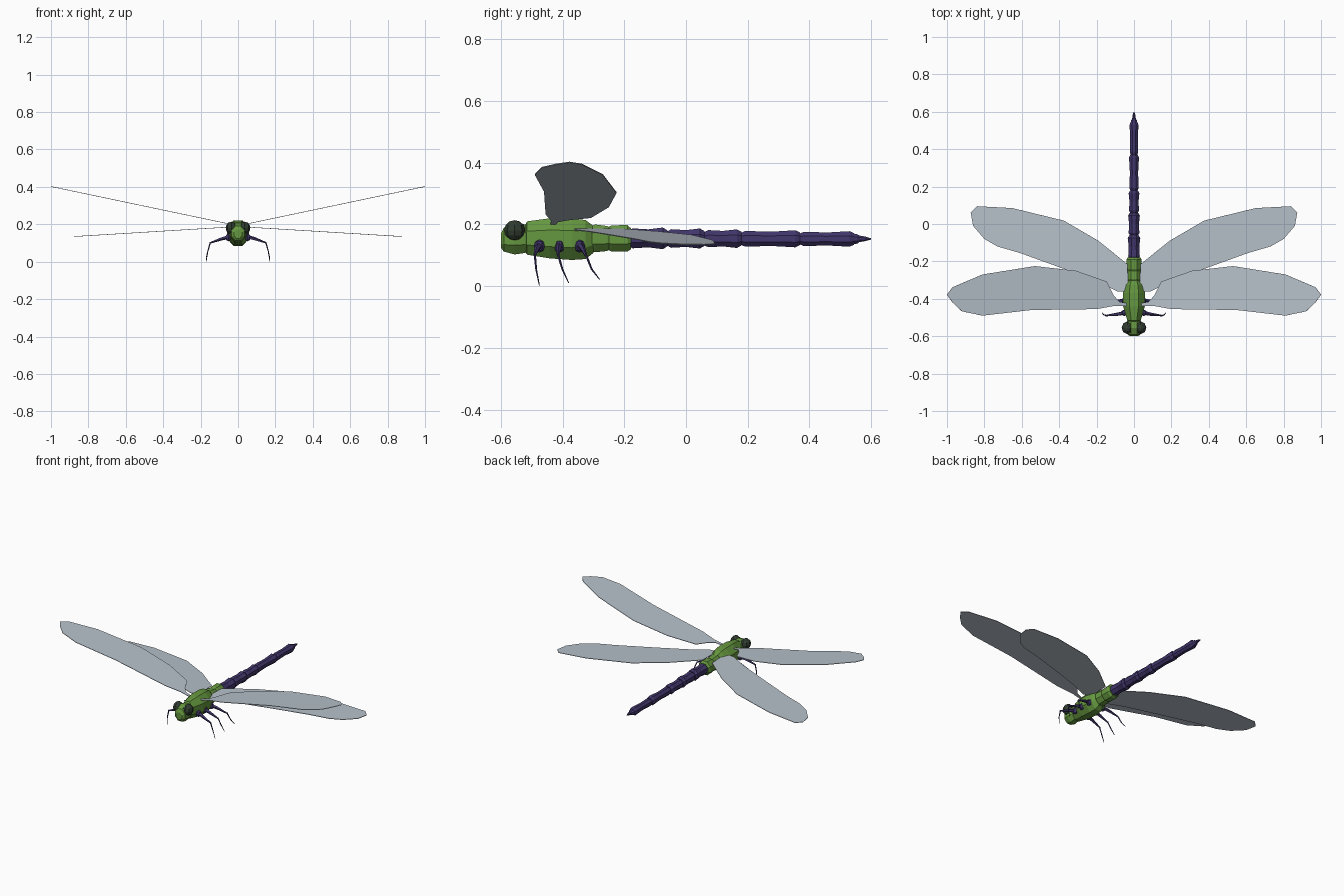
import bpy, bmesh, math
from mathutils import Vector

if "Cube" in bpy.data.objects:
    bpy.data.objects.remove(bpy.data.objects["Cube"])


def material(name, rgb):
    m = bpy.data.materials.new(name)
    m.diffuse_color = (*rgb, 1)
    m.use_nodes = True
    m.node_tree.nodes["Principled BSDF"].inputs["Base Color"].default_value = m.diffuse_color
    return m


GREEN = material("leaf green", (0.13, 0.31, 0.05))
PURPLE = material("deep purple", (0.055, 0.038, 0.15))
EYE = material("dark eye green", (0.03, 0.045, 0.03))
WING = material("pale wing grey", (0.47, 0.53, 0.59))


def finish(name, bm, mat):
    bmesh.ops.recalc_face_normals(bm, faces=bm.faces)
    me = bpy.data.meshes.new(name)
    bm.to_mesh(me)
    bm.free()
    me.materials.append(mat)
    ob = bpy.data.objects.new(name, me)
    bpy.context.collection.objects.link(ob)
    return ob


def bridge(bm, rings):
    n = len(rings[0])
    for a, b in zip(rings, rings[1:]):
        for i in range(n):
            j = (i + 1) % n
            bm.faces.new((a[i], a[j], b[j], b[i]))
    bm.faces.new(rings[0])
    bm.faces.new(rings[-1])


def body(name, sections, mat, sides=8):
    """Loft along y; each section is (y, half width, z bottom, z top)."""
    bm = bmesh.new()
    rings = []
    for y, w, lo, hi in sections:
        ring = []
        for i in range(sides):
            a = 2 * math.pi * i / sides + math.pi / sides
            k = 1 / math.cos(math.pi / sides)
            ring.append(bm.verts.new((w * k * math.cos(a), y,
                        (lo + hi) / 2 + (hi - lo) / 2 * k * math.sin(a))))
        rings.append(ring)
    bridge(bm, rings)
    return finish(name, bm, mat)


def limb(name, points, radii, mat, sides=5):
    """Tapered tube through the points."""
    pts = [Vector(p) for p in points]
    bm = bmesh.new()
    rings = []
    for k, p in enumerate(pts):
        d = (pts[min(k + 1, len(pts) - 1)] - pts[max(k - 1, 0)]).normalized()
        u = d.cross(Vector((0, 1, 0))).normalized()
        v = d.cross(u)
        rings.append([bm.verts.new(p + radii[k] * (
            u * math.cos(2 * math.pi * i / sides) + v * math.sin(2 * math.pi * i / sides)))
            for i in range(sides)])
    bridge(bm, rings)
    return finish(name, bm, mat)


def blob(name, center, scale, mat, u=8, v=6):
    bm = bmesh.new()
    bmesh.ops.create_uvsphere(bm, u_segments=u, v_segments=v, radius=1)
    for p in bm.verts:
        p.co = Vector(center) + Vector([a * b for a, b in zip(p.co, scale)])
    return finish(name, bm, mat)


def wing(name, outline, side, z0, slope):
    bm = bmesh.new()
    bm.faces.new([bm.verts.new((side * x, y, z0 + slope * x)) for x, y in outline])
    bmesh.ops.triangulate(bm, faces=bm.faces)
    ob = finish(name, bm, WING)
    mod = ob.modifiers.new("thickness", "SOLIDIFY")
    mod.thickness = 0.003
    mod.offset = 0


# Head, thorax and waist
body("head", [(-0.60, 0.022, 0.125, 0.17), (-0.59, 0.035, 0.112, 0.19),
              (-0.555, 0.042, 0.103, 0.205), (-0.52, 0.038, 0.108, 0.20),
              (-0.505, 0.025, 0.12, 0.185)], GREEN)
body("thorax", [(-0.525, 0.026, 0.12, 0.19), (-0.515, 0.036, 0.102, 0.21),
                (-0.44, 0.058, 0.09, 0.22), (-0.37, 0.06, 0.085, 0.22),
                (-0.325, 0.05, 0.088, 0.214), (-0.30, 0.034, 0.108, 0.195)], GREEN)
body("waist", [(-0.31, 0.034, 0.115, 0.193), (-0.295, 0.041, 0.11, 0.2),
               (-0.255, 0.038, 0.114, 0.195), (-0.25, 0.036, 0.117, 0.192),
               (-0.24, 0.04, 0.112, 0.197), (-0.19, 0.041, 0.112, 0.198),
               (-0.178, 0.033, 0.12, 0.187)], GREEN)

# Tail: repeated flared segments, then the pointed tip
joints = [-0.185, -0.06, 0.06, 0.18, 0.37, 0.545]
for k, (a, b) in enumerate(zip(joints, joints[1:])):
    r = 0.034 - 0.0024 * k
    zc = 0.155 - 0.0005 * k
    prof = [(a, 0.75), (a + 0.012, 0.95), ((a + b) / 2, 0.86), (b - 0.015, 1.03), (b, 0.75)]
    body(f"tail_segment_{k + 1}",
         [(y, r * s * 0.96, zc - r * s, zc + r * s) for y, s in prof], PURPLE)
body("tail_tip", [(0.53, 0.02, 0.133, 0.173), (0.555, 0.016, 0.138, 0.168),
                  (0.562, 0.010, 0.143, 0.164), (0.58, 0.008, 0.146, 0.161),
                  (0.60, 0.002, 0.151, 0.155)], PURPLE)

front_outline = [(0.03, -0.44), (0.10, -0.437), (0.20, -0.455), (0.55, -0.46), (0.81, -0.49),
                 (0.92, -0.467), (0.97, -0.42), (1.0, -0.378), (0.97, -0.338),
                 (0.81, -0.27), (0.53, -0.225), (0.31, -0.25), (0.145, -0.308),
                 (0.11, -0.38), (0.08, -0.415), (0.03, -0.425)]
hind_outline = [(0.03, -0.36), (0.085, -0.362), (0.19, -0.31), (0.375, -0.24), (0.61, -0.155),
                (0.73, -0.12), (0.80, -0.08), (0.86, -0.01), (0.873, 0.06),
                (0.84, 0.095), (0.65, 0.085), (0.375, 0.018), (0.19, -0.09), (0.035, -0.215)]

for side, tag in ((-1, "left"), (1, "right")):
    # Eyes and wings
    blob(f"eye_{tag}", (side * 0.036, -0.555, 0.181), (0.03, 0.034, 0.033), EYE)
    wing(f"front_wing_{tag}", front_outline, side, 0.192, 0.21)
    wing(f"hind_wing_{tag}", hind_outline, side, 0.188, -0.061)
    # Legs: hip, thigh and thin shin (hip y, knee y, foot y, foot z)
    for k, (h, n, f, fz) in enumerate([(-0.475, -0.49, -0.475, 0.002),
                                       (-0.41, -0.415, -0.38, 0.01),
                                       (-0.345, -0.325, -0.28, 0.022)]):
        blob(f"hip_{tag}_{k + 1}", (side * 0.052, h, 0.13), (0.017, 0.018, 0.021), PURPLE, 6, 4)
        limb(f"thigh_{tag}_{k + 1}", [(side * 0.05, h, 0.133), (side * 0.09, (h + n) / 2, 0.122),
             (side * 0.152, n, 0.1)], [0.011, 0.009, 0.004], PURPLE)
        limb(f"shin_{tag}_{k + 1}", [(side * 0.148, n, 0.104), (side * 0.162, (n + f) / 2 - 0.003, 0.055),
             (side * 0.17, f, fz)], [0.004, 0.003, 0.0015], PURPLE)
